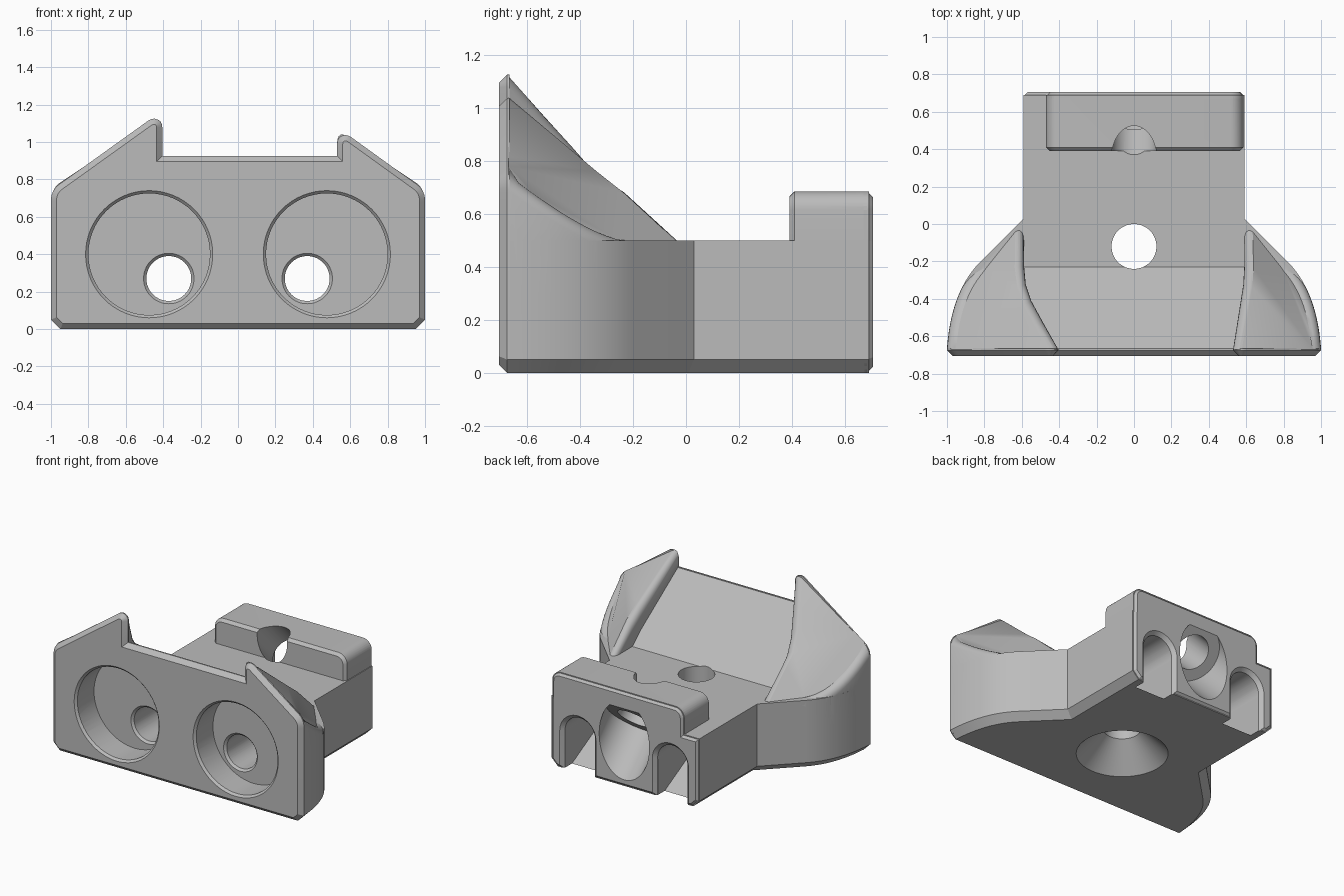
import bpy, bmesh, math
from mathutils import Vector, Matrix

if "Cube" in bpy.data.objects:
    bpy.data.objects.remove(bpy.data.objects["Cube"], do_unlink=True)

grey = bpy.data.materials.new("plain_grey")
grey.use_nodes = True
COLOUR = (0.5, 0.5, 0.5, 1)
grey.diffuse_color = COLOUR
grey.node_tree.nodes["Principled BSDF"].inputs["Base Color"].default_value = COLOUR

AXES = {"X": lambda u, v, t: Vector((t, u, v)),
        "Y": lambda u, v, t: Vector((u, t, v)),
        "Z": lambda u, v, t: Vector((u, v, t))}


def finish(name, bm):
    bmesh.ops.recalc_face_normals(bm, faces=bm.faces)
    mesh = bpy.data.meshes.new(name)
    bm.to_mesh(mesh)
    bm.free()
    mesh.materials.append(grey)
    obj = bpy.data.objects.new(name, mesh)
    bpy.context.collection.objects.link(obj)
    return obj


def prism(name, pts, axis, a, b, chamfer=0, edit=None):
    """Extrude a profile from a to b; the chamfer narrows the b end."""
    place = AXES[axis]
    bm = bmesh.new()
    bm.faces.new([bm.verts.new(place(u, v, a)) for u, v in pts])
    new = bmesh.ops.extrude_face_region(bm, geom=bm.faces[:])["geom"]
    cap = [f for f in new if isinstance(f, bmesh.types.BMFace)][0]
    step = place(0, 0, 1)
    sign = 1 if b > a else -1
    shift = step * (b - a - sign * chamfer)
    for v in cap.verts:
        v.co += shift
    bmesh.ops.recalc_face_normals(bm, faces=bm.faces)
    if chamfer:
        bmesh.ops.inset_region(bm, faces=[cap], thickness=chamfer, use_even_offset=True)
        for v in cap.verts:
            v.co += step * sign * chamfer
    if edit:
        edit(bm)
    return finish(name, bm)


def bevel(bm, test, offset, segments):
    edges = [e for e in bm.edges if test(e, (e.verts[0].co + e.verts[1].co) / 2)]
    bmesh.ops.bevel(bm, geom=edges, offset=offset, segments=segments, profile=0.5,
                    affect="EDGES", clamp_overlap=False)


def cone(name, start, end, r1, r2):
    start, end = Vector(start), Vector(end)
    d = end - start
    rot = d.to_track_quat("Z", "Y").to_matrix().to_4x4()
    bm = bmesh.new()
    bmesh.ops.create_cone(bm, cap_ends=True, segments=64, radius1=r1, radius2=r2, depth=d.length,
                          matrix=Matrix.Translation((start + end) / 2) @ rot)
    return finish(name, bm)


def arc(cx, cy, r, a0, a1, n=8):
    angles = [math.radians(a0 + (a1 - a0) * i / n) for i in range(n + 1)]
    return [(cx + r * math.cos(a), cy + r * math.sin(a)) for a in angles]


def combine(target, tool, operation):
    mod = target.modifiers.new(tool.name, "BOOLEAN")
    mod.operation, mod.solver, mod.object = operation, "EXACT", tool
    bpy.context.view_layer.objects.active = target
    bpy.ops.object.modifier_apply(modifier=mod.name)
    bpy.data.objects.remove(tool, do_unlink=True)


# Plan curve of the flared side, from the shoulder to the front
def flare(n=14):
    p, q, r = Vector((0.82, -0.2)), Vector((0.98, -0.36)), Vector((1, -0.67))
    ts = [i / n for i in range(n + 1)]
    return [tuple(p * (1 - t) ** 2 + q * 2 * t * (1 - t) + r * t * t) for t in ts]


# Main body with a chamfered underside
half = [(0.59, 0.69), (0.59, 0.03)] + flare()
plan = half + [(-x, y) for x, y in reversed(half)]
body = prism("bracket_body", plan, "Z", 0, 0.5, edit=lambda bm: bevel(
    bm, lambda e, m: m.z < 0.01 and -0.66 < m.y < 0.68, 0.05, 1))
parts = []

# Sloping ramp between the wings
parts.append(prism("ramp", [(-0.67, 0.3), (-0.67, 0.925), (-0.23, 0.5), (-0.23, 0.3)],
                   "X", -0.62, 0.62))

# Wings: upright walls with a sloping top and rounded ridges
inner_edges = {-1: [(0.405, -0.67), (0.49, -0.52), (0.55, -0.41), (0.58, -0.32),
                    (0.588, -0.22), (0.59, -0.03)],
               1: [(0.53, -0.67), (0.585, -0.32), (0.59, -0.22), (0.59, -0.03)]}


def shape_wing(bm):
    for v in bm.verts:
        if v.co.z > 0.31:
            v.co.z = 1.42 - 0.67 * abs(v.co.x) - 0.79 * (v.co.y + 0.67)
    bevel(bm, lambda e, m: min(v.co.z for v in e.verts) > 0.31 and m.y > -0.66
          and (abs(m.x) < 0.595 or abs(m.x) > 0.82), 0.05, 5)


for side, inner in inner_edges.items():
    pts = [(side * x, y) for x, y in inner + [(0.65, -0.03)] + flare()]
    parts.append(prism("wing", pts, "Z", 0.3, 1, edit=shape_wing))

# Chamfered front plate
front = ([(-0.95, 0), (-1, 0.05), (-1, 0.68)] + arc(-0.9, 0.69, 0.1, 175, 125, 5)
         + arc(-0.45, 1.08, 0.045, 125, 0, 6) + [(-0.405, 0.925), (0.53, 0.925)]
         + arc(0.575, 0.992, 0.045, 180, 55, 6) + arc(0.9, 0.69, 0.1, 55, 5, 5)
         + [(1, 0.68), (1, 0.05), (0.95, 0)])
parts.append(prism("front_plate", front, "Y", -0.665, -0.705, 0.03))

# Rear block and chamfered back plate
crown = arc(-0.4, 0.615, 0.07, 180, 90) + arc(0.515, 0.615, 0.07, 90, 0)
parts.append(prism("rear_block", [(-0.47, 0.4)] + crown + [(0.585, 0.4)], "Y", 0.69, 0.39, 0.02))
back = ([(-0.54, 0), (-0.59, 0.05), (-0.59, 0.5), (-0.47, 0.5)] + crown
        + [(0.585, 0.5), (0.59, 0.49), (0.59, 0.05), (0.54, 0)])
parts.append(prism("back_plate", back, "Y", 0.67, 0.705, 0.022))

for part in parts:
    combine(body, part, "UNION")

# Front pockets, through holes and rear slots
cutters = []
for s in (-1, 1):
    px, hx = 0.475 * s, 0.37 * s
    cutters += [
        cone("pocket", (px, -0.8, 0.4), (px, -0.5, 0.4), 0.325, 0.325),
        cone("pocket_rim", (px, -0.715, 0.4), (px, -0.685, 0.4), 0.35, 0.32),
        cone("through_hole", (hx, -0.8, 0.27), (hx, 0.8, 0.27), 0.12, 0.12),
        cone("hole_rim", (hx, -0.51, 0.27), (hx, -0.48, 0.27), 0.145, 0.115),
        prism("slot", [(0.3, 0.16), (0.62, -0.01), (0.8, -0.1), (0.8, 0.27), (0.3, 0.27)],
              "X", hx - 0.1195, hx + 0.1195),
        prism("slot_rim", arc(hx, 0.27, 0.15, 0, 180, 24) + [(hx - 0.15, -0.1), (hx + 0.15, -0.1)],
              "Y", 0.74, 0.68, 0.03),
    ]

# Vertical screw hole with countersink below
cutters += [cone("screw_hole", (0, -0.12, -0.1), (0, -0.12, 0.9), 0.12, 0.12),
            cone("countersink", (0, -0.12, -0.02), (0, -0.12, 0.18), 0.32, 0.12)]

# Tilted screw hole through the rear block
cutters += [cone("tilted_hole", (0, 1.04, 0), (0, 0.24, 0.8), 0.12, 0.12),
            cone("tilted_counterbore", (0, 1.04, 0), (0, 0.59, 0.45), 0.2, 0.2)]

for cutter in cutters:
    combine(body, cutter, "DIFFERENCE")

# Smooth the curves and keep the hard edges
bpy.ops.object.select_all(action="DESELECT")
body.select_set(True)
bpy.context.view_layer.objects.active = body
bpy.ops.object.shade_smooth_by_angle(angle=math.radians(25))
